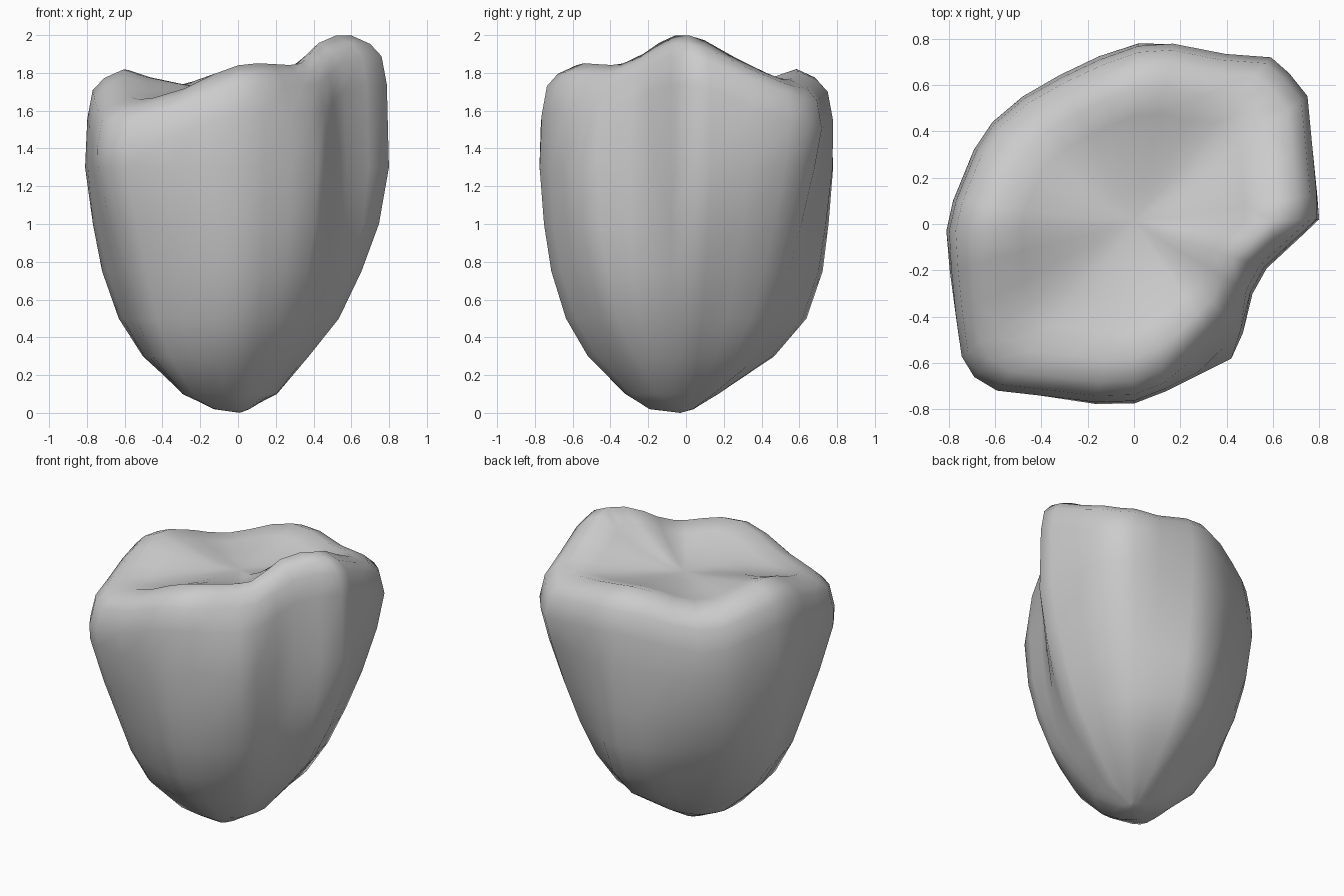
import bpy, bmesh, math

if "Cube" in bpy.data.objects:
    bpy.data.objects.remove(bpy.data.objects["Cube"])

# Widest horizontal outline, counterclockwise; the last four points are the front right groove
OUTLINE = [(.80, .02), (.80, .13), (.78, .35), (.76, .56), (.68, .66), (.60, .73), (.40, .745),
           (.17, .79), (.02, .78), (-.15, .72), (-.32, .64), (-.48, .55), (-.61, .44), (-.69, .32),
           (-.78, .10), (-.81, -.03), (-.80, -.20), (-.78, -.40), (-.755, -.58), (-.70, -.67),
           (-.60, -.73), (-.38, -.755), (-.17, -.78), (0, -.775), (.14, -.72), (.28, -.65),
           (.42, -.58), (.47, -.47), (.51, -.30), (.57, -.19), (.69, -.08)]
FILLED = [(.52, -.49), (.61, -.36), (.69, -.23), (.75, -.10)]   # groove filled in near the tip

# Height, groove fill, outline scale toward E, NE, N, NW, W, SW, S, SE
LEVELS = [
    (.02, 1, (.05, .05, .05, .08, .13, .18, .25, .12)),
    (.10, 1, (.26, .20, .22, .28, .35, .39, .41, .34)),
    (.30, 1, (.47, .47, .60, .50, .62, .60, .67, .55)),
    (.50, .8, (.67, .61, .82, .70, .78, .71, .82, .74)),
    (.75, .5, (.82, .73, .93, .85, .89, .80, .92, .87)),
    (1.0, .2, (.935, .83, .97, .95, .95, .89, .97, .96)),
    (1.30, 0, (1, .93, 1, 1, 1, .98, 1, 1)),
]
# Rim height in the same eight directions: four cusps with dips between
RIM = (2.0, 1.77, 1.82, 1.72, 1.82, 1.66, 1.84, 1.85)
BASIN_Z = 1.71


def around(v, x, y):
    """Interpolate eight directional values with a smooth closed spline."""
    t = (math.atan2(y, x) / (math.pi / 4)) % 8
    i, f = int(t) % 8, t - int(t)
    a, b, c, d = (v[(i + k) % 8] for k in (-1, 0, 1, 2))
    return b + .5 * f * (c - a + f * (2*a - 5*b + 4*c - d + f * (3 * (b - c) + d - a)))


def bevel_corner(x, y, limit):
    """Pull the front right corner back to a diagonal plane."""
    over = max(0, (x - y) / math.sqrt(2) - limit) / math.sqrt(2)
    return x - over, y + over


bm = bmesh.new()
rings = []
n = len(OUTLINE)

# Tapering root and sides
for z, fill, scales in LEVELS:
    ring = []
    for i, (x, y) in enumerate(OUTLINE):
        if i >= n - 4:
            fx, fy = FILLED[i - (n - 4)]
            x, y = x + (fx - x) * fill, y + (fy - y) * fill
        s = around(scales, x, y)
        ring.append(bm.verts.new((x * s, y * s, z)))
    rings.append(ring)

# Rounded rim and shallow basin: scale, drop below rim, blend to basin height, corner limit
for s, drop, blend, limit in [(.985, .26, 0, .65), (.95, .11, 0, .59), (.875, .045, 0, .54),
                              (.75, 0, 0, .47), (.60, .01, .3, .37), (.40, 0, .68, .27),
                              (.20, 0, .93, .2)]:
    ring = []
    for x, y in OUTLINE:
        z = min(around(RIM, x, y), 2.0) - drop
        px, py = bevel_corner(x * s, y * s, limit)
        ring.append(bm.verts.new((px, py, z * (1 - blend) + BASIN_Z * blend)))
    rings.append(ring)

for a, b in zip(rings, rings[1:]):
    for i in range(n):
        j = (i + 1) % n
        bm.faces.new((a[i], a[j], b[j], b[i]))

# Closing fans at the tip and the basin centre
tip = bm.verts.new((.01, -.03, 0))
basin = bm.verts.new((0, .02, BASIN_Z))
for i in range(n):
    j = (i + 1) % n
    bm.faces.new((tip, rings[0][j], rings[0][i]))
    bm.faces.new((basin, rings[-1][i], rings[-1][j]))

for f in bm.faces:
    f.smooth = True
bmesh.ops.recalc_face_normals(bm, faces=bm.faces)
mesh = bpy.data.meshes.new("tapered_crown")
bm.to_mesh(mesh)
bm.free()
bpy.context.collection.objects.link(bpy.data.objects.new("tapered_crown", mesh))
